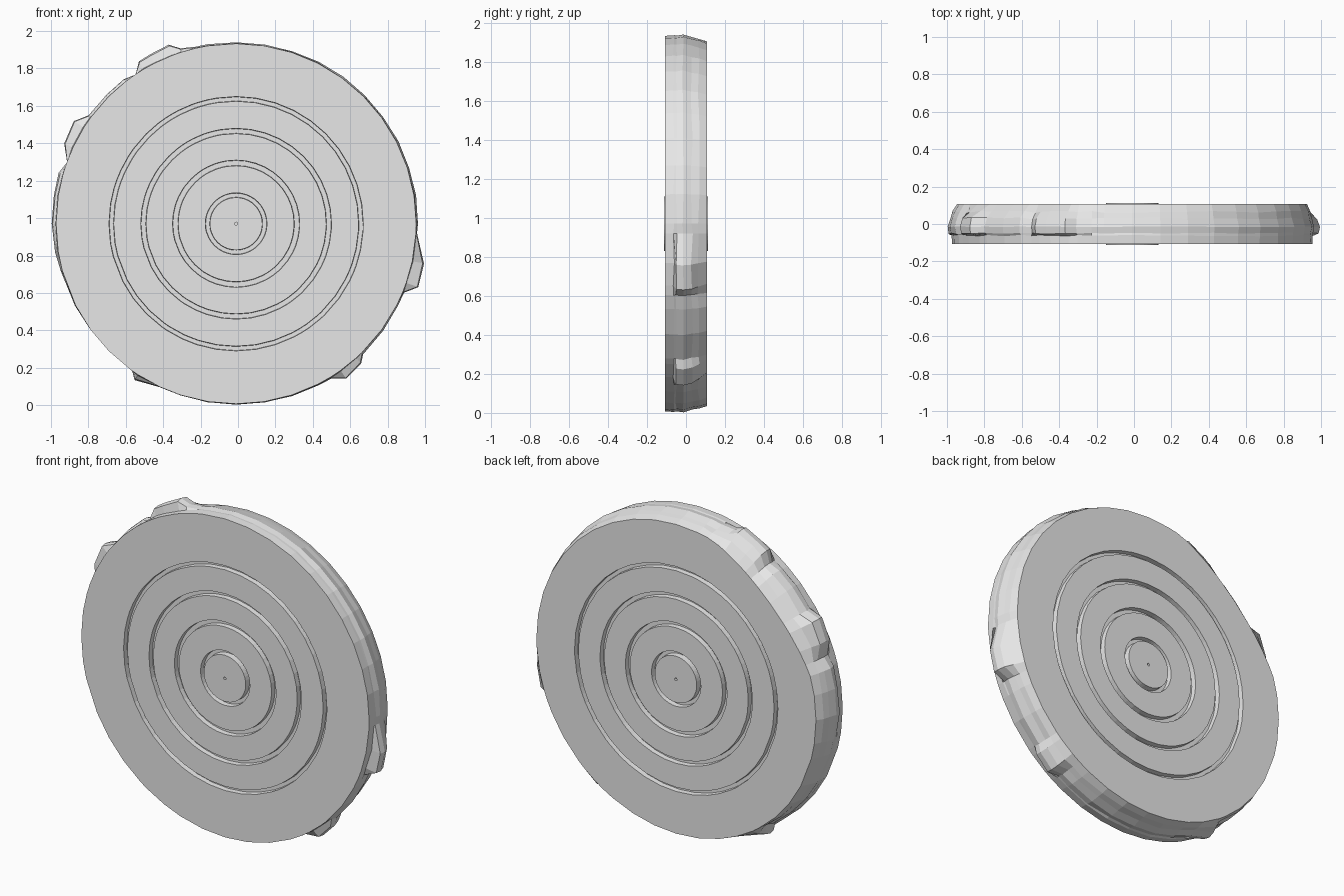
import bpy, bmesh, math, random

random.seed(4)
cube = bpy.data.objects.get("Cube")
if cube:
    bpy.data.objects.remove(cube, do_unlink=True)

CX, CZ, HALF = -0.01, 0.97, 0.108

mat = bpy.data.materials.new("plain grey")
mat.use_nodes = True
grey = (0.8, 0.8, 0.8, 1)
mat.diffuse_color = grey
mat.node_tree.nodes["Principled BSDF"].inputs["Base Color"].default_value = grey

# Bark outline: (angle in degrees, radius) at the knobs and chips
KNOTS = [(0, .975), (103, .972), (107.7, .987), (110.6, 1.025), (120.9, 1.013), (124, .965),
         (128, .982), (143.7, .98), (147.7, 1.03), (155, 1.015), (160, .962),
         (164, .988), (180, .988), (195, .975), (234, .955), (237, 1.0), (245, .965),
         (301.6, .974), (305.4, 1.018), (311.8, 1.006), (314.2, .975),
         (337.7, .973), (340.8, 1.033), (348, 1.027), (357, .97), (360, .975)]


def outline(deg):
    for (a, ra), (b, rb) in zip(KNOTS, KNOTS[1:]):
        if a <= deg <= b:
            return ra + (rb - ra) * (deg - a) / (b - a)


# Even spokes, plus one at every knob corner
knob_angles = [a for a, r in KNOTS[:-1]]
ANGLES = sorted(knob_angles + [i * 9 for i in range(40)
                               if all(abs(i * 9 - a) > 3 for a in knob_angles)])


def back_edge(deg):
    # Worn flat on one upper side of the back
    dip = 0.05 * max(0, math.cos(math.radians((deg - 135) * 3)))if 105 < deg < 165 else 0
    return 0.935 - dip


def ring(radius, y, rough=0.0):
    """One loop of points; radius is a number or a function of the angle."""
    pts = []
    for d in ANGLES:
        r = radius(d) if callable(radius) else radius
        r -= random.uniform(0, rough)
        a = math.radians(d)
        pts.append((CX + r * math.cos(a), y + random.uniform(-rough, rough),
                    CZ + r * math.sin(a)))
    return pts


def loft(name, rings):
    bm = bmesh.new()
    loops = [[bm.verts.new(p) for p in pts] for pts in rings]
    n = len(ANGLES)
    for lo, hi in zip(loops, loops[1:]):
        for i in range(n):
            j = (i + 1) % n
            bm.faces.new((lo[i], hi[i], hi[j], lo[j]))
    bmesh.ops.remove_doubles(bm, verts=bm.verts, dist=1e-5)
    mesh = bpy.data.meshes.new(name)
    bm.to_mesh(mesh)
    bm.free()
    mesh.materials.append(mat)
    obj = bpy.data.objects.new(name, mesh)
    bpy.context.collection.objects.link(obj)
    return obj


# Sawn faces: a tiny centre pit, then four narrow circular grooves
GROOVES = [(.14, .165), (.31, .34), (.482, .51), (.655, .68)]


def face_profile():
    prof = [(0, HALF - .015), (.008, HALF - .015), (.008, HALF + .004)]
    level = HALF + .004
    for inner, outer in GROOVES:
        floor = HALF - .03
        prof += [(inner, level), (inner + .002, floor), (outer - .002, floor), (outer, HALF)]
        level = HALF
    return prof


front = [ring(r, -h) for r, h in face_profile()]
loft("front_face", front + [ring(.963, -HALF)])

back = [ring(r, h) for r, h in reversed(face_profile())]
loft("back_face", [ring(back_edge, HALF)] + back)

# Bark: plain front lip, rough knobbly middle, tapering to the back
loft("bark_rim", [
    ring(.963, -HALF),
    ring(lambda d: min(.968, outline(d)), -.062, .004),
    ring(lambda d: outline(d) - .006, -.05, .004),
    ring(outline, -.015, .004),
    ring(lambda d: outline(d) - .012, .03, .006),
    ring(lambda d: .5 * (outline(d) + back_edge(d)), .065, .006),
    ring(back_edge, HALF),
])
